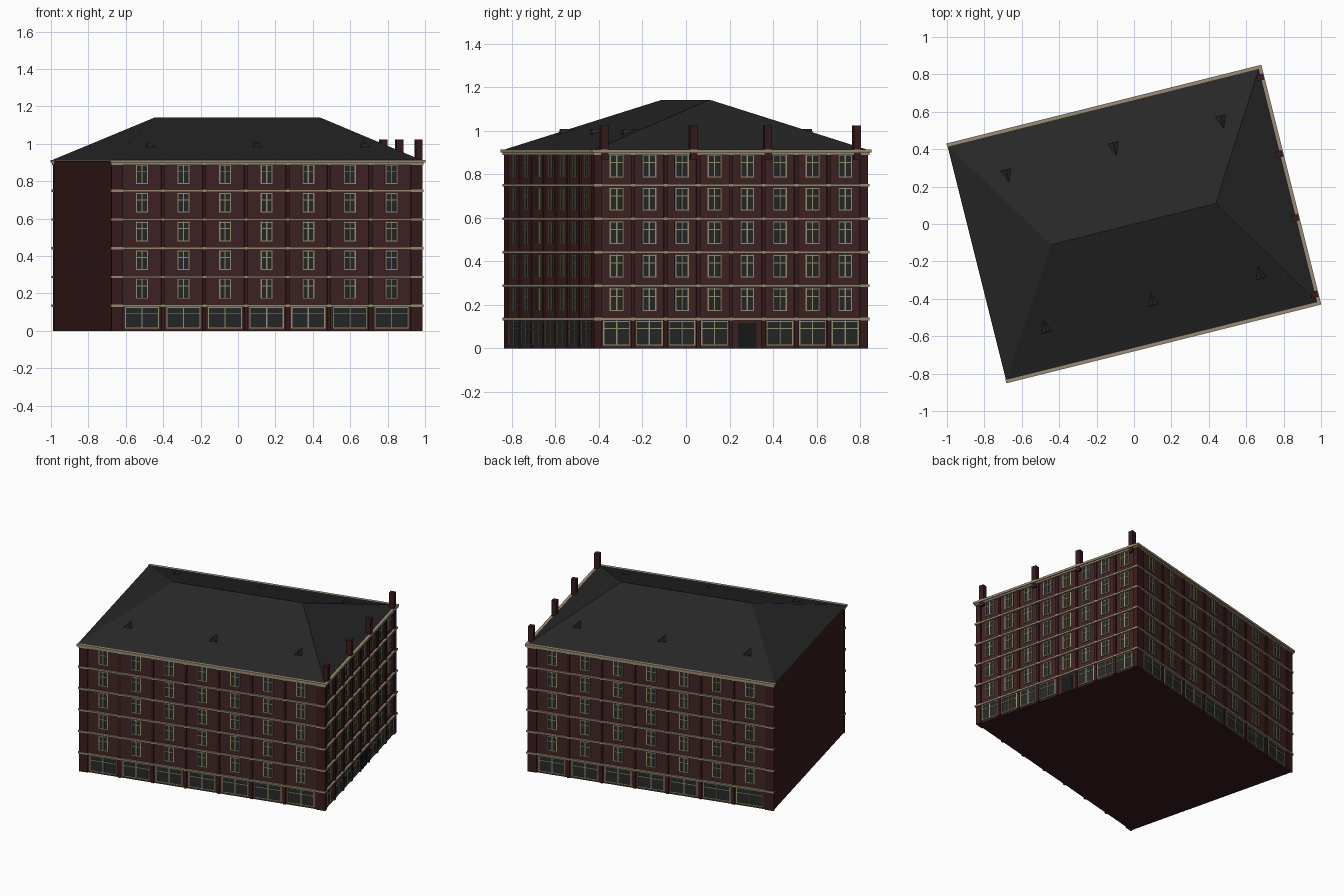
import bpy, bmesh, math
from mathutils import Matrix, Vector

cube = bpy.data.objects.get("Cube")
if cube:
    bpy.data.objects.remove(cube)


def material(name, r, g, b):
    m = bpy.data.materials.new(name)
    m.use_nodes = True
    m.diffuse_color = (r, g, b, 1)
    bsdf = m.node_tree.nodes["Principled BSDF"]
    bsdf.inputs["Base Color"].default_value = (r, g, b, 1)
    bsdf.inputs["Roughness"].default_value = 0.9
    return m


BRICK = material("brick red", 0.052, 0.017, 0.018)
DARK_BRICK = material("dark brick", 0.040, 0.011, 0.012)
STONE = material("tan stone", 0.33, 0.27, 0.18)
FRAME = material("khaki frame", 0.32, 0.29, 0.17)
GLASS = material("dark glass", 0.020, 0.022, 0.021)
SLATE = material("slate grey", 0.020, 0.020, 0.020)
DOOR = material("door black", 0.010, 0.010, 0.010)

# Main dimensions
HALF_X, HALF_Y, EAVE, RIDGE = 0.849, 0.64, 0.912, 1.142
FLOOR, GROUND = 0.1535, 0.135
SITE = Matrix.Rotation(math.atan(0.25), 4, "Z") @ Matrix.Translation((-0.003, 0, 0))


def finish(name, bm, *mats, matrix=SITE):
    bmesh.ops.recalc_face_normals(bm, faces=bm.faces)
    mesh = bpy.data.meshes.new(name)
    bm.to_mesh(mesh)
    bm.free()
    for m in mats:
        mesh.materials.append(m)
    ob = bpy.data.objects.new(name, mesh)
    ob.matrix_world = matrix
    bpy.context.scene.collection.objects.link(ob)
    return ob


def add_box(bm, x0, x1, y0, y1, z0, z1):
    mid = Vector((x0 + x1, y0 + y1, z0 + z1)) / 2
    size = Matrix.Diagonal((x1 - x0, y1 - y0, z1 - z0, 1))
    bmesh.ops.create_cube(bm, size=1, matrix=Matrix.Translation(mid) @ size)


def add_hull(bm, points):
    verts = [bm.verts.new(p) for p in points]
    bmesh.ops.convex_hull(bm, input=verts)


def add_plate(bm, u0, u1, z0, z1, out):
    """Thin plate on a facade whose outside is -y."""
    add_box(bm, u0, u1, -out, 0.002, z0, z1)


def add_window(glass, frame, u, width, z0, z1, split, bar=0.006):
    """Pane with border, middle mullion and transom."""
    a, b = u - width / 2, u + width / 2
    add_plate(glass, a, b, z0, z1, 0.002)
    for p in (a, u - bar / 2, b - bar):
        add_plate(frame, p, p + bar, z0, z1, 0.005)
    for q in (z0, z0 + (z1 - z0) * split, z1 - bar):
        add_plate(frame, a, b, q, q + bar * 0.8, 0.005)


def facade(side, turn, distance, half, bays, pitch, shop_width, ends, door_bay=None):
    where = SITE @ Matrix.Rotation(turn, 4, "Z") @ Matrix.Translation((0, -distance, 0))
    glass, frame, piers, bands, cornice = (bmesh.new() for _ in range(5))
    left, right = ends
    for i in range(bays):
        u = (i - (bays - 1) / 2) * pitch
        # Upper windows
        for k in range(5):
            sill = 0.172 + k * FLOOR
            add_window(glass, frame, u, 0.066, sill, sill + 0.105, 0.62)
        # Shopfront or entrance
        if i == door_bay:
            door = bmesh.new()
            add_plate(door, u - 0.043, u + 0.043, 0, 0.117, 0.004)
            finish(side + "_door", door, DOOR, matrix=where)
        else:
            add_window(glass, frame, u, shop_width, 0.014, 0.128, 0.66)
    # Pilasters between bays and wide corner piers
    edge = bays * pitch / 2
    for i in range(1, bays):
        u = i * pitch - edge
        add_plate(piers, u - 0.009, u + 0.009, 0, EAVE - 0.02, 0.008)
    add_plate(piers, -half - left * 0.008, -edge + 0.008, 0, EAVE - 0.02, 0.008)
    add_plate(piers, edge - 0.008, half + right * 0.008, 0, EAVE - 0.02, 0.008)
    # Floor bands and stepped cornice
    for k in range(5):
        z = GROUND + k * FLOOR
        add_plate(bands, -half - left * 0.014, half + right * 0.014, z - 0.006, z + 0.006, 0.014)
    for z0, z1, out in ((0.888, 0.899, 0.013), (0.899, 0.914, 0.021)):
        add_plate(cornice, -half - left * out, half + right * out, z0, z1, out)
    finish(side + "_window_glass", glass, GLASS, matrix=where)
    finish(side + "_window_frames", frame, FRAME, matrix=where)
    finish(side + "_pilasters", piers, DARK_BRICK, matrix=where)
    finish(side + "_floor_bands", bands, STONE, matrix=where)
    finish(side + "_cornice", cornice, STONE, matrix=where)


# Brick body with a plain blank wall on the right-hand end
bm = bmesh.new()
add_box(bm, -HALF_X, HALF_X, -HALF_Y, HALF_Y, 0, EAVE - 0.005)
body = finish("brick_body", bm, BRICK, DARK_BRICK)
for face in body.data.polygons:
    face.material_index = int(face.normal.x < -0.5 or face.normal.z < -0.5)

# Three decorated sides
facade("front", 0, HALF_Y, HALF_X, 7, 0.229, 0.188, (0.8, 1))
facade("left", math.pi / 2, HALF_X, HALF_Y, 8, 0.1546, 0.128, (1, 1), door_bay=4)
facade("back", math.pi, HALF_Y, HALF_X, 7, 0.229, 0.188, (1, 0.8))

# Hipped roof
bm = bmesh.new()
eave_y = HALF_Y + 0.008
corners = [(x, y, EAVE) for x in (-HALF_X - 0.014, HALF_X + 0.006) for y in (-eave_y, eave_y)]
add_hull(bm, corners + [(-0.453, 0, RIDGE), (0.453, 0, RIDGE)])
finish("hipped_roof", bm, SLATE)

# Little triangular roof vents on both long slopes
slope = (RIDGE - EAVE) / eave_y
bm = bmesh.new()
for side in (-1, 1):
    for x in (-0.592, 0, 0.592):
        y_out, y_in, w = side * 0.448, side * 0.378, 0.029
        low, high = (RIDGE - slope * abs(y) for y in (y_out, y_in))
        add_hull(bm, [(x - w, y_out, low), (x + w, y_out, low), (x, y_out, high), (x, y_in, high)])
finish("roof_vents", bm, SLATE)

# Chimneys along the left end
bm = bmesh.new()
for y in (-0.6, -0.178, 0.174, 0.597):
    add_box(bm, HALF_X - 0.02, HALF_X + 0.016, y - 0.017, y + 0.017, 0.868, 1.024)
finish("chimneys", bm, DARK_BRICK)
